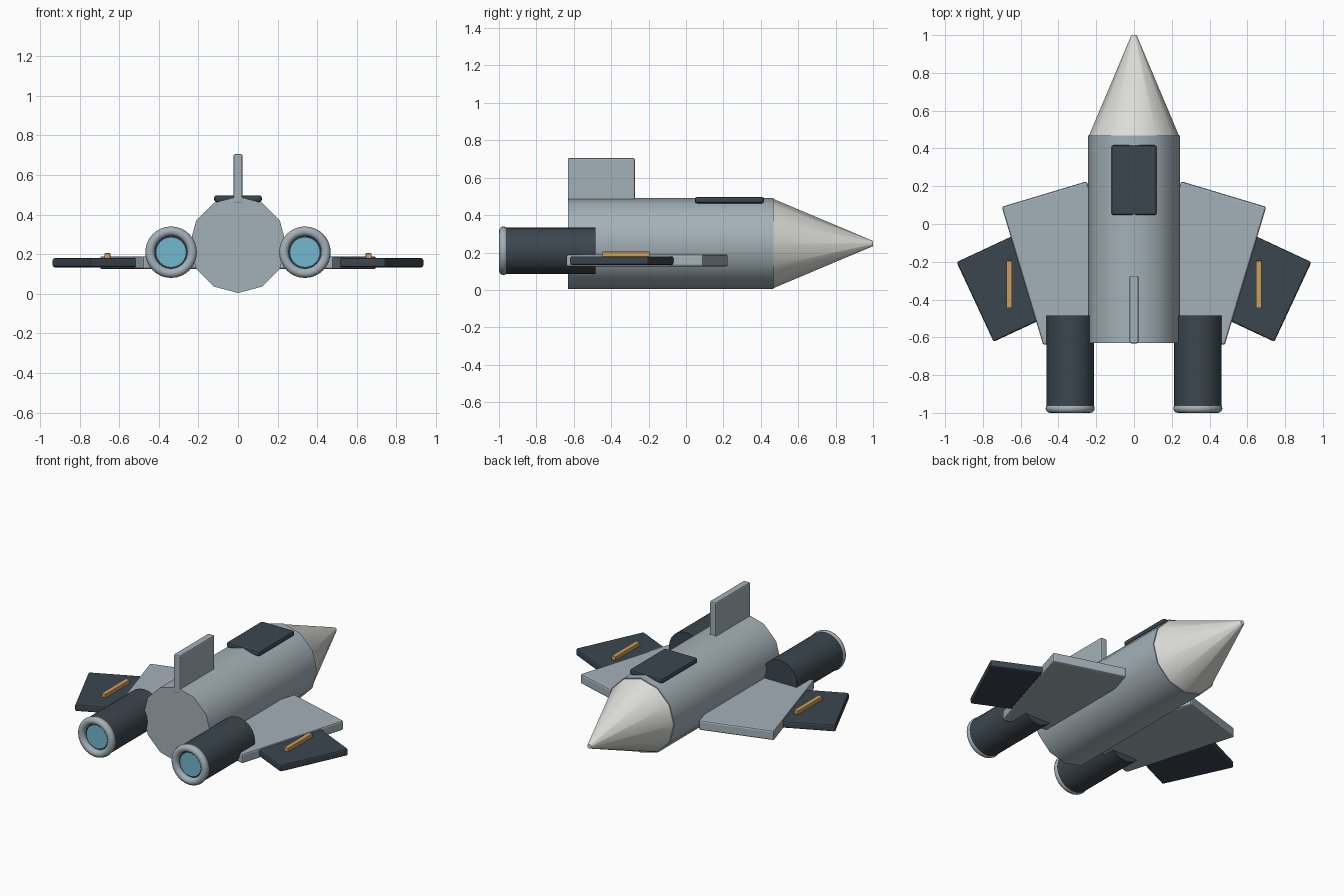
import bpy, math
from mathutils import Matrix

if "Cube" in bpy.data.objects:
    bpy.data.objects.remove(bpy.data.objects["Cube"])


def material(name, rgb):
    m = bpy.data.materials.new(name)
    m.diffuse_color = (*rgb, 1)
    m.use_nodes = True
    m.node_tree.nodes["Principled BSDF"].inputs["Base Color"].default_value = m.diffuse_color
    return m


GREY = material("hull grey", (0.37, 0.44, 0.48))
WHITE = material("nose white", (0.72, 0.72, 0.69))
DARK = material("dark slate", (0.045, 0.062, 0.078))
CYAN = material("glow cyan", (0.17, 0.48, 0.62))
ORANGE = material("stripe orange", (0.62, 0.34, 0.11))


def finish(name, mat, smooth=False):
    ob = bpy.context.object
    ob.name = name
    ob.data.materials.append(mat)
    if smooth:
        bpy.ops.object.shade_smooth_by_angle(angle=math.radians(40))
    return ob


def box(name, mat, loc, size, rot=0, bevel=0.01):
    bpy.ops.mesh.primitive_cube_add(size=1, location=loc, rotation=(0, 0, rot))
    ob = finish(name, mat)
    ob.data.transform(Matrix.Diagonal((*size, 1)))
    if bevel:
        b = ob.modifiers.new("bevel", 'BEVEL')
        b.width, b.segments = bevel, 2
    return ob


def tube(name, mat, x, z, y0, y1, r0, r1, sides):
    # tapered cylinder along y, radius r0 at y0 and r1 at y1, vertex at top and bottom
    bpy.ops.mesh.primitive_cone_add(vertices=sides, radius1=r0, radius2=r1, depth=y1 - y0,
                                    location=(x, (y0 + y1) / 2, z),
                                    rotation=(-math.pi / 2, 0, 0))
    return finish(name, mat, True)


# Fuselage and nose
tube("fuselage", GREY, 0, 0.248, -0.63, 0.468, 0.244, 0.244, 12)
tube("nose_cone", WHITE, 0, 0.248, 0.466, 1.0, 0.239, 0.014, 12)

# Canopy and tail fin
box("canopy", DARK, (0, 0.232, 0.48), (0.24, 0.37, 0.034), bevel=0.012)
box("tail_fin", GREY, (0, -0.453, 0.58), (0.046, 0.358, 0.25), bevel=0.008)

for s, side in ((1, "right"), (-1, "left")):
    # Swept wing, wingtip panel and stripe
    box(side + "_wing", GREY, (s * 0.365, -0.208, 0.157), (0.47, 0.765, 0.064),
        -s * math.radians(16.7))
    box(side + "_wingtip", DARK, (s * 0.66, -0.342 + 0.014, 0.157), (0.40, 0.465, 0.046),
        -s * math.radians(25))
    box(side + "_stripe", ORANGE, (s * 0.66, -0.32, 0.192), (0.03, 0.252, 0.026), bevel=0.003)

    # Engine, nozzle rim and exhaust glow
    tube(side + "_engine", DARK, s * 0.338, 0.21, -0.965, -0.485, 0.125, 0.125, 24)
    bpy.ops.mesh.primitive_torus_add(major_segments=32, minor_segments=12,
                                     major_radius=0.106, minor_radius=0.024,
                                     location=(s * 0.338, -0.976, 0.21),
                                     rotation=(math.pi / 2, 0, 0))
    finish(side + "_nozzle_rim", GREY, True)
    tube(side + "_exhaust_glow", CYAN, s * 0.338, 0.21, -0.975, -0.95, 0.077, 0.077, 24)
